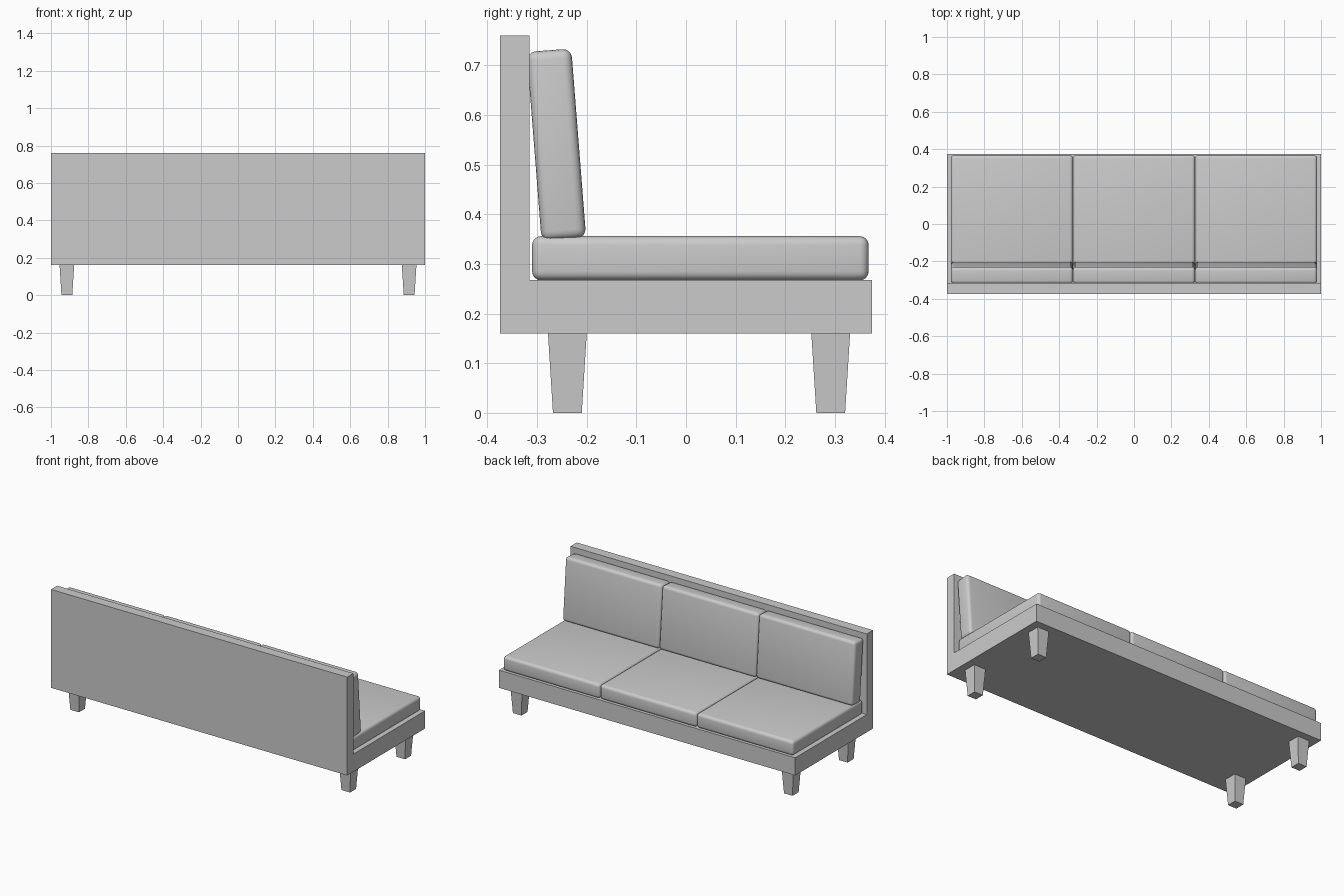
import bpy, bmesh, math
from mathutils import Matrix

if "Cube" in bpy.data.objects:
    bpy.data.objects.remove(bpy.data.objects["Cube"])


def finish(name, bm):
    bmesh.ops.recalc_face_normals(bm, faces=bm.faces)
    me = bpy.data.meshes.new(name)
    bm.to_mesh(me)
    bm.free()
    ob = bpy.data.objects.new(name, me)
    bpy.context.collection.objects.link(ob)
    return ob


def cushion(name, center, size, tilt=0.0, radius=0.018):
    bm = bmesh.new()
    bmesh.ops.create_cube(bm, size=1, matrix=Matrix.Diagonal((*size, 1)))
    bmesh.ops.bevel(bm, geom=bm.edges[:], offset=radius, segments=4,
                    profile=0.5, affect='EDGES')
    ob = finish(name, bm)
    ob.location = center
    ob.rotation_euler.x = tilt
    bpy.ops.object.select_all(action='DESELECT')
    ob.select_set(True)
    bpy.context.view_layer.objects.active = ob
    bpy.ops.object.shade_smooth_by_angle(angle=math.radians(40))


def leg(name, x, y, top=0.078, bottom=0.058, height=0.16):
    bm = bmesh.new()
    bmesh.ops.create_cube(bm, size=1)
    for v in bm.verts:
        w = top if v.co.z > 0 else bottom
        v.co = (v.co.x * w, v.co.y * w, (v.co.z + 0.5) * height)
    finish(name, bm).location = (x, y, 0)


# L-shaped frame: platform and upright back in one piece
profile = [(-0.375, 0.16), (0.375, 0.16), (0.375, 0.268),
           (-0.315, 0.268), (-0.315, 0.76), (-0.375, 0.76)]
bm = bmesh.new()
face = bm.faces.new([bm.verts.new((-1, y, z)) for y, z in profile])
ext = bmesh.ops.extrude_face_region(bm, geom=[face], use_keep_orig=True)
bmesh.ops.translate(bm, vec=(2, 0, 0),
                    verts=[g for g in ext['geom'] if isinstance(g, bmesh.types.BMVert)])
finish("frame", bm)

# Three seat cushions with leaning back cushions
width = 0.653
for i, side in enumerate(("left", "middle", "right")):
    x = (i - 1) * width
    cushion(side + "_seat_cushion", (x, 0.029, 0.3115), (width, 0.678, 0.089))
    cushion(side + "_back_cushion", (x, -0.261, 0.54), (width, 0.09, 0.382),
            tilt=math.radians(4.5))

# Tapered legs
for sx, side in ((-1, "left"), (1, "right")):
    leg(side + "_back_leg", sx * 0.915, -0.239)
    leg(side + "_front_leg", sx * 0.915, 0.2915)
